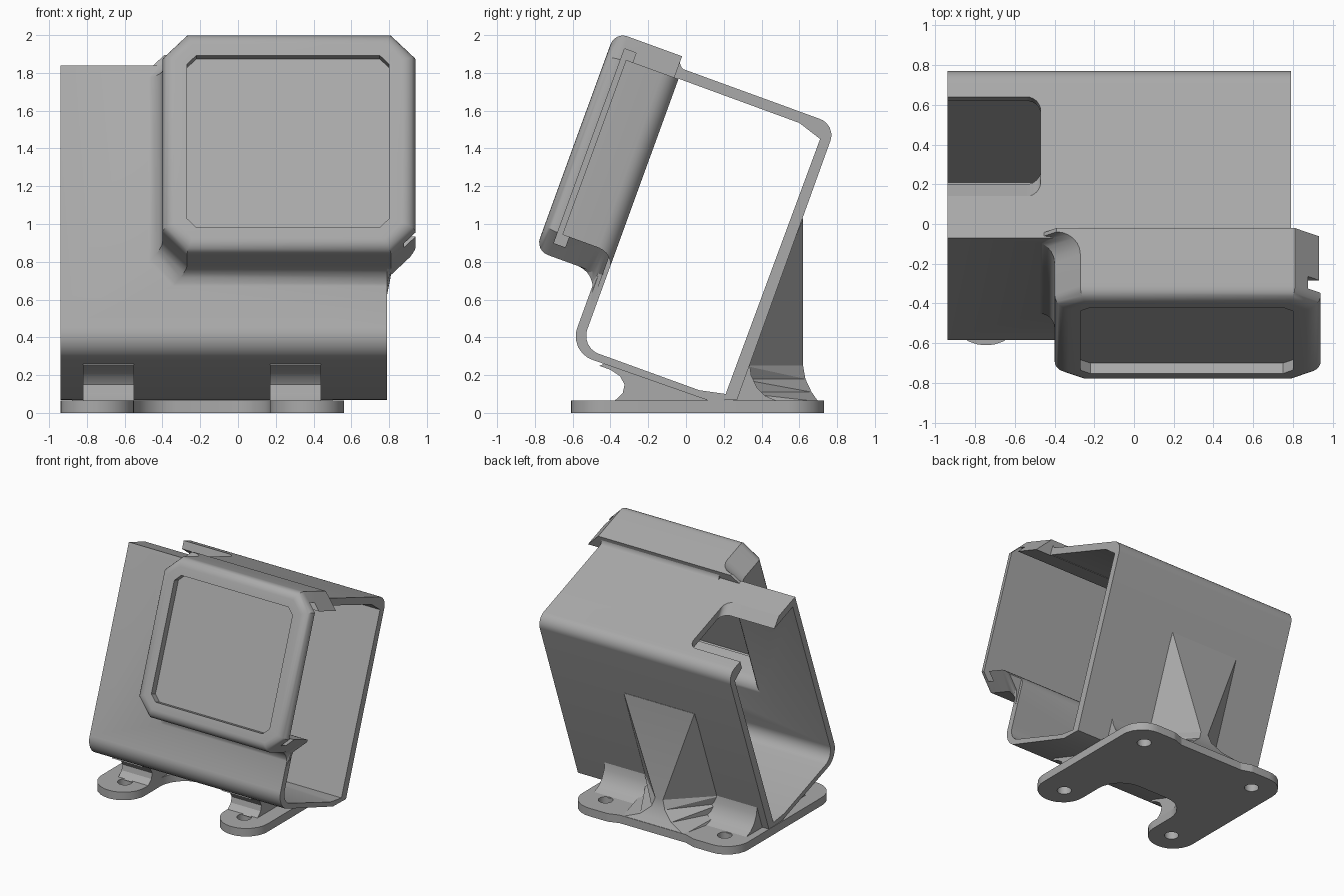
import bpy, bmesh, math
from mathutils import Vector

if "Cube" in bpy.data.objects:
    bpy.data.objects.remove(bpy.data.objects["Cube"])

S, C = math.sin(math.radians(20)), math.cos(math.radians(20))
MID = -0.19                      # mirror plane of the foot

grey = bpy.data.materials.new("grey plastic")
grey.diffuse_color = (0.4, 0.4, 0.4, 1)
grey.use_nodes = True
grey.node_tree.nodes["Principled BSDF"].inputs["Base Color"].default_value = grey.diffuse_color


def tilt(x, u, v):
    """Point in the tilted front frame: u up the face, v out of it."""
    return (x, -0.07 + S * u - C * v, 1.84 + C * u + S * v)


def loft(name, rings):
    bm = bmesh.new()
    vs = [[bm.verts.new(p) for p in r] for r in rings]
    n = len(rings[0])
    for a, b in zip(vs, vs[1:]):
        for i in range(n):
            bm.faces.new((a[i], a[(i + 1) % n], b[(i + 1) % n], b[i]))
    bm.faces.new(vs[0][::-1])
    bm.faces.new(vs[-1])
    bmesh.ops.recalc_face_normals(bm, faces=bm.faces)
    bmesh.ops.connect_verts_nonplanar(bm, angle_limit=0.002, faces=bm.faces)
    me = bpy.data.meshes.new(name)
    bm.to_mesh(me)
    bm.free()
    me.materials.append(grey)
    ob = bpy.data.objects.new(name, me)
    bpy.context.collection.objects.link(ob)
    return ob


def rounded(pts, steps=6):
    """Polygon of (a, b, radius) with rounded corners."""
    out, n = [], len(pts)
    for i, (a, b, r) in enumerate(pts):
        p = Vector((a, b))
        if r == 0:
            out.append((a, b))
            continue
        d1 = (Vector(pts[i - 1][:2]) - p).normalized()
        d2 = (Vector(pts[(i + 1) % n][:2]) - p).normalized()
        half = d1.angle(d2) / 2
        c = p + (d1 + d2).normalized() * (r / math.sin(half))
        s = p + d1 * (r / math.tan(half)) - c
        e = p + d2 * (r / math.tan(half)) - c
        for k in range(steps + 1):
            t = k / steps
            q = c + (s * (1 - t) + e * t).normalized() * r
            out.append((q.x, q.y))
    return out


def prism_x(name, prof, x0, x1):
    return loft(name, [[(x, y, z) for y, z in prof] for x in (x0, x1)])


def prism_z(name, prof, z0, z1):
    return loft(name, [[(x, y, z) for x, y in prof] for z in (z0, z1)])


def boolean(ob, other, op='DIFFERENCE'):
    m = ob.modifiers.new("cut", 'BOOLEAN')
    m.operation, m.object, m.solver = op, other, 'EXACT'
    bpy.context.view_layer.objects.active = ob
    bpy.ops.object.modifier_apply(modifier=m.name)
    bpy.data.objects.remove(other)


def smooth(ob):
    bpy.ops.object.select_all(action='DESELECT')
    ob.select_set(True)
    bpy.context.view_layer.objects.active = ob
    bpy.ops.object.shade_smooth_by_angle(angle=math.radians(30))


# tilted sleeve
front_low = tilt(0, -1.612, 0)[1:]
housing = prism_x("housing", rounded([
    (-0.07, 1.84, 0), (0.795, 1.525, 0.09), (0.27, 0.068, 0), (0.1, 0.072, 0),
    (*front_low, 0.13)]), -0.94, 0.79)


# notch in the sleeve top at the left end, with a sloping front edge
def notch_ring(off):
    y0, y1 = 0.14 - off, 0.64 + off * 0.3
    prof = rounded([(-1.2, y0, 0), (-0.47, y0, 0.07), (-0.47, y1, 0.07), (-1.2, y1, 0)])
    return [(x, y, 1.84 - 0.364 * (y + 0.07) + off) for x, y in prof]


boolean(housing, loft("notch", [notch_ring(0.1), notch_ring(-0.13)]))


# screen hood with chamfered corners, flared into the sleeve on the left and below
def hood_ring(v, flare=0.0, inset=0.0):
    xl, xr = -0.4 - flare + inset, 0.94 - inset
    ub, ut = -1.17 + inset, 0.062 - inset
    c = 0.13 - 0.586 * inset
    ring = [(xl, ub - flare + c), (xl, ut - c), (xl + c, ut), (xr - c, ut), (xr, ut - c),
            (xr, ub + c), (xr - c, ub), (xr - c - 0.022, ub - flare), (xl + c, ub - flare)]
    return [tilt(x, u, v) for x, u in ring]


R, F, TOP = 0.12, 0.07, 0.348
arc = [math.radians(15 * k) for k in range(7)]
rings = [hood_ring(-0.03, R)]
rings += [hood_ring(R * (1 - math.cos(a)) - 0.01, R * (1 - math.sin(a))) for a in arc]
rings += [hood_ring(TOP - F + F * math.sin(a), 0, F * (1 - math.cos(a))) for a in arc]
hood = loft("hood", rings)

# recessed screen window
win = [(-0.27, -0.99), (-0.27, -0.12), (-0.22, -0.07), (0.75, -0.07),
       (0.8, -0.12), (0.8, -0.99), (0.75, -1.04), (-0.22, -1.04)]
boolean(hood, loft("window", [[tilt(x, u, v) for x, u in win] for v in (0.292, 0.5)]))
boolean(housing, hood, 'UNION')

# sleeve interior, open at both ends
inner = prism_x("inner", rounded([
    tilt(0, -0.056, -0.053)[1:] + (0,), (0.6, 1.535, 0), (0.71, 1.45, 0), (0.21, 0.10, 0),
    (0.07, 0.12, 0), tilt(0, -1.569, -0.053)[1:] + (0.1,)]), -1.5, 1.5)
boolean(housing, inner)


# hood cavity, open to the right so a screen can slide in
def cavity_ring(v, flare):
    xl, ub = -0.33 - flare, -1.04 - flare
    return [tilt(x, u, v) for x, u in
            ((xl, ub), (xl, -0.06), (1.5, -0.06), (1.5, ub))]


q = 0.1
rings = [cavity_ring(-0.1, q)]
rings += [cavity_ring(-0.06 + q * (1 - math.cos(a)), q * (1 - math.sin(a))) for a in arc]
rings.append(cavity_ring(0.24, 0))
boolean(housing, loft("cavity", rings))

# wider slot holding the edges of the screen
slot = [(-0.29, -1.1), (-0.29, -0.005), (1.5, -0.005), (1.5, -1.1)]
boolean(housing, loft("slot", [[tilt(x, u, v) for x, u in slot] for v in (0.205, 0.27)]))
smooth(housing)

# small fillet where the hood top meets the sleeve top
fil = [(-0.02, -0.02), (0.054, -0.02)] + [
    (0.054 - 0.06 * math.sin(a), -0.024 - 0.06 * (1 - math.cos(a))) for a in arc] + [(-0.02, -0.084)]
smooth(loft("hood_fillet", [[tilt(x, u, v) for u, v in fil] for x in (-0.28, 0.788)]))

# foot plate with four lobes and a front bay
right = [(0.17, -0.61, 0.19), (0.56, -0.61, 0.19), (0.56, 0.73, 0.19),
         (0.2, 0.73, 0.08), (0.11, 0.70, 0.05)]
left = [(2 * MID - x, y, r) for x, y, r in reversed(right)]
bay = [(-0.55, 0.0, 0.22), (0.17, 0.0, 0.22)]
plate = prism_z("foot_plate", rounded(right + [(MID, 0.70, 0)] + left + bay), 0, 0.066)
for sx in (-1, 1):
    for y in (-0.42, 0.54):
        hole = [(MID + sx * 0.54 + 0.055 * math.cos(k * math.pi / 12),
                 y + 0.055 * math.sin(k * math.pi / 12)) for k in range(24)]
        boolean(plate, prism_z("hole", hole, -0.1, 0.2))
smooth(plate)

# front pedestals with a cove around the screw, and rear coves behind
front = [(-0.46, 0.25), (-0.40, 0.228), (-0.35, 0.195), (-0.325, 0.15), (-0.335, 0.105),
         (-0.365, 0.075), (-0.385, 0.06), (0.12, 0.06), (0.1, 0.085), (-0.4, 0.27)]
rear = [(0.335, 0.27), (0.345, 0.2), (0.375, 0.135), (0.42, 0.09), (0.49, 0.06),
        (0.25, 0.06), (0.3, 0.2)]
for side, sx in (("left", -1), ("right", 1)):
    a, b = MID + sx * 0.36, MID + sx * 0.63
    smooth(prism_x("front_pedestal_" + side, front, a, b))
    smooth(prism_x("rear_cove_" + side, rear, MID + sx * 0.2, MID + sx * 0.69))

# rear gusset: wide at the top, pinched at the waist, flared onto the plate
levels = [(1.03, 0.60, 0.62, 0.32, 0.32), (0.25, 0.31, 0.62, 0.35, 0.035),
          (0.18, 0.285, 0.632, 0.35, 0.06), (0.11, 0.26, 0.665, 0.36, 0.14),
          (0.06, 0.25, 0.70, 0.38, 0.28)]
gusset = loft("rear_gusset", [
    [(MID - wf, yf, z), (MID + wf, yf, z), (MID + wb, yb, z), (MID - wb, yb, z)]
    for z, yf, yb, wf, wb in levels])
smooth(gusset)
